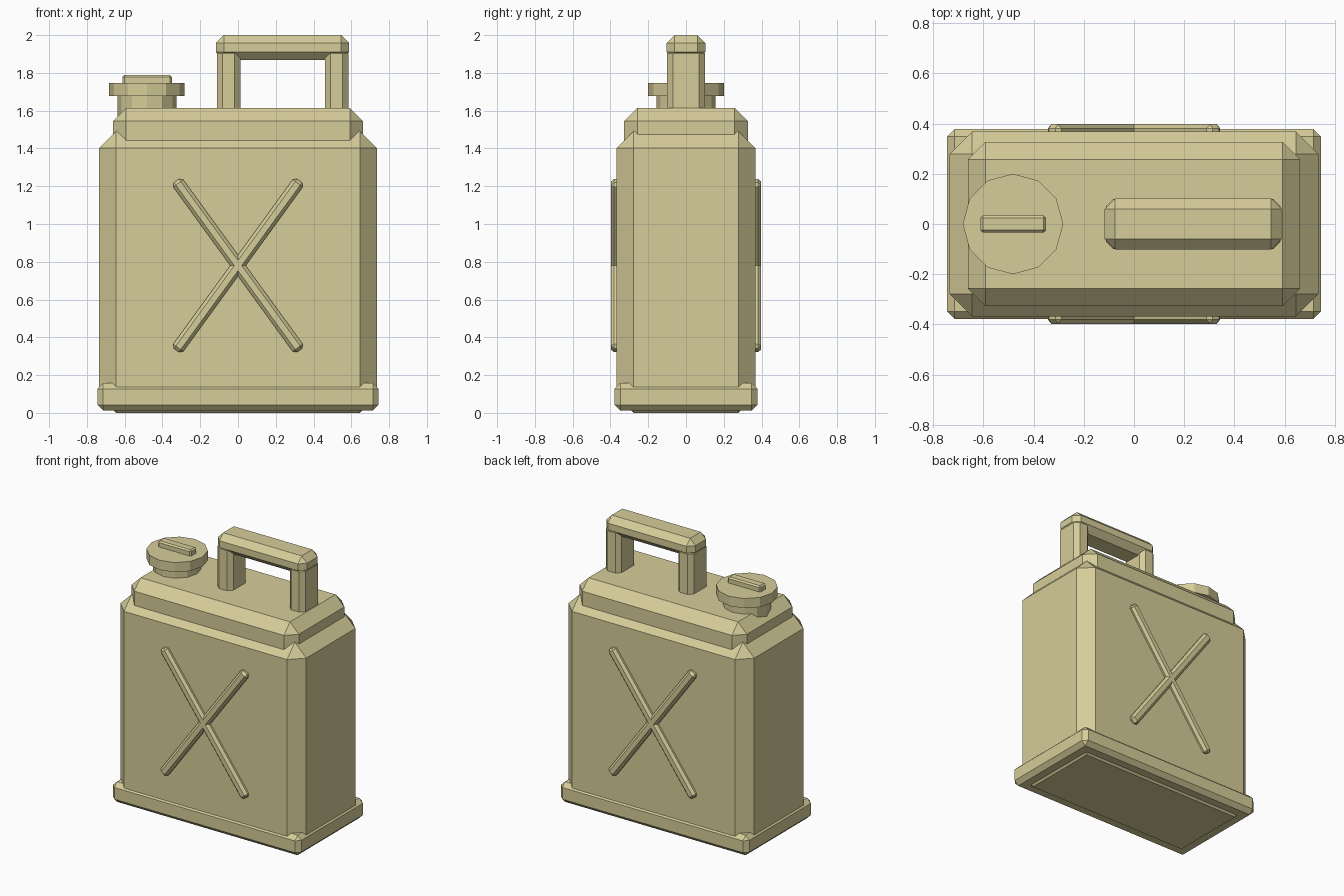
import bpy
import math

if "Cube" in bpy.data.objects:
    bpy.data.objects.remove(bpy.data.objects["Cube"])

paint = bpy.data.materials.new("khaki_paint")
paint.diffuse_color = (0.67, 0.61, 0.32, 1)
paint.use_nodes = True
paint.node_tree.nodes["Principled BSDF"].inputs["Base Color"].default_value = paint.diffuse_color


def finish(ob, name, bevel=0):
    ob.name = name
    ob.data.materials.append(paint)
    if bevel:
        mod = ob.modifiers.new("chamfer", 'BEVEL')
        mod.width = bevel
        mod.segments = 1
        mod.limit_method = 'NONE'
    return ob


def box(name, x, y, z, bevel, tilt=0):
    """Chamfered box from (min, max) ranges, optionally tilted in the xz plane."""
    spans = (x, y, z)
    centre = [(a + b) / 2 for a, b in spans]
    size = [b - a for a, b in spans]
    bpy.ops.mesh.primitive_cube_add(size=1, location=centre)
    ob = bpy.context.object
    for v in ob.data.vertices:
        v.co = [c * s for c, s in zip(v.co, size)]
    ob.rotation_euler.y = tilt
    return finish(ob, name, bevel)


def disc(name, radius, z0, z1):
    bpy.ops.mesh.primitive_cylinder_add(vertices=12, radius=radius, depth=z1 - z0,
                                        location=(-0.482, 0, (z0 + z1) / 2))
    return finish(bpy.context.object, name)


# Tank: body, stepped shoulder and foot rim
box("tank_body", (-0.735, 0.735), (-0.368, 0.368), (0, 1.492), 0.09)
box("shoulder", (-0.662, 0.662), (-0.327, 0.327), (1.30, 1.615), 0.07)
box("foot_rim", (-0.745, 0.745), (-0.378, 0.378), (0.013, 0.157), 0.03)

# Crossed ribs on front and back
for side, s in (("front", -1), ("back", 1)):
    y = sorted((s * 0.33, s * 0.398))
    for label, t in (("rising", -1), ("falling", 1)):
        box(f"{side}_rib_{label}", (-0.555, 0.555), y, (0.78 - 0.033, 0.78 + 0.033),
            0.017, t * math.radians(54))

# Carry handle: two posts and a grip
for label, cx in (("left", -0.05), ("right", 0.522)):
    box(f"handle_post_{label}", (cx - 0.062, cx + 0.062), (-0.1, 0.1), (1.5, 1.932), 0.03)
box("handle_grip", (-0.117, 0.588), (-0.102, 0.102), (1.868, 2.0), 0.042)

# Filler neck, cap and finger grip
disc("filler_neck", 0.157, 1.52, 1.70)
disc("filler_cap", 0.2, 1.678, 1.747)
box("cap_grip", (-0.612, -0.35), (-0.034, 0.034), (1.737, 1.788), 0.01)
